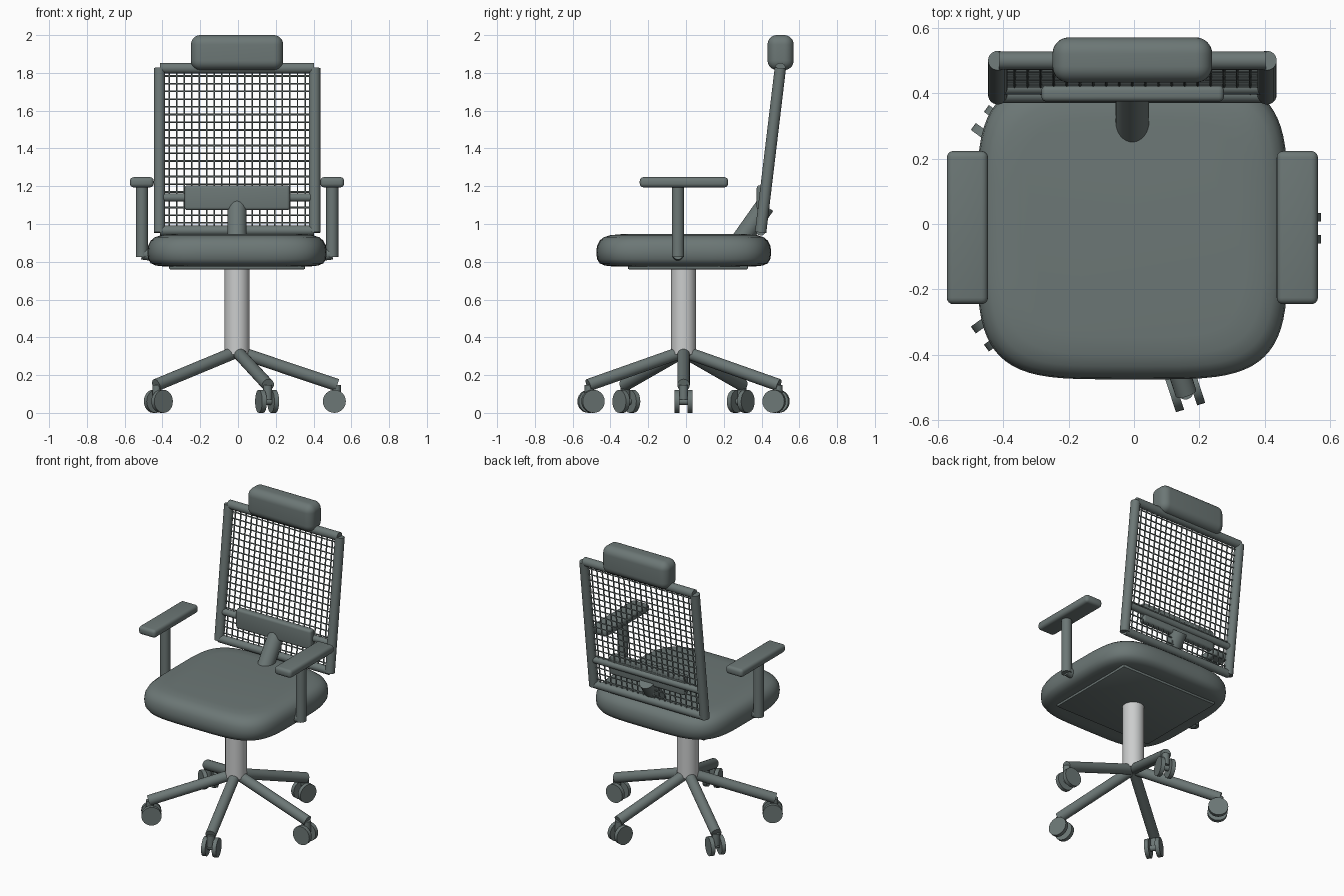
import bpy, bmesh, math
from mathutils import Vector

if "Cube" in bpy.data.objects:
    bpy.data.objects.remove(bpy.data.objects["Cube"])

CX, CY = -0.005, -0.013          # column axis


def material(name, rgb):
    m = bpy.data.materials.new(name)
    m.diffuse_color = (*rgb, 1)
    m.use_nodes = True
    m.node_tree.nodes["Principled BSDF"].inputs["Base Color"].default_value = m.diffuse_color
    return m


GREY = material("slate grey", (0.15, 0.185, 0.18))
METAL = material("light metal", (0.6, 0.61, 0.61))


def finish(name, bm, mat=GREY, smooth=True):
    bmesh.ops.recalc_face_normals(bm, faces=bm.faces)
    me = bpy.data.meshes.new(name)
    bm.to_mesh(me)
    bm.free()
    me.materials.append(mat)
    ob = bpy.data.objects.new(name, me)
    bpy.context.collection.objects.link(ob)
    if smooth:
        bpy.ops.object.select_all(action='DESELECT')
        ob.select_set(True)
        bpy.context.view_layer.objects.active = ob
        bpy.ops.object.shade_smooth_by_angle(angle=math.radians(40))
    return ob


def add_tube(bm, a, b, r, sides=24):
    a, b = Vector(a), Vector(b)
    d = b - a
    mat = d.to_track_quat('Z', 'Y').to_matrix().to_4x4()
    mat.translation = (a + b) / 2
    bmesh.ops.create_cone(bm, cap_ends=True, segments=sides, radius1=r,
                          radius2=r, depth=d.length, matrix=mat)


def tube(name, a, b, r, mat=GREY, sides=24):
    bm = bmesh.new()
    add_tube(bm, a, b, r, sides)
    return finish(name, bm, mat)


def box(name, lo, hi, bevel=0.0, segments=5):
    bm = bmesh.new()
    bmesh.ops.create_cube(bm, size=1)
    for v in bm.verts:
        v.co = [(l + h) / 2 + c * (h - l) for l, h, c in zip(lo, hi, v.co)]
    if bevel:
        bmesh.ops.bevel(bm, geom=bm.edges[:], offset=bevel, segments=segments,
                        profile=0.5, affect='EDGES')
    return finish(name, bm)


# seat cushion: stacked rounded-square outlines
def seat():
    bm = bmesh.new()
    profile = [(0.775, 0.09), (0.78, 0.045), (0.792, 0.018), (0.815, 0.004),
               (0.85, 0.0), (0.885, 0.004), (0.912, 0.018), (0.93, 0.04),
               (0.941, 0.075), (0.946, 0.13)]
    n = 72
    rings = []
    for z, inset in profile:
        ring = []
        for i in range(n):
            t = 2 * math.pi * i / n
            c, s = math.cos(t), math.sin(t)
            x = math.copysign(abs(c) ** 0.47, c) * (0.475 - inset)
            y = math.copysign(abs(s) ** 0.47, s) * (0.463 - inset)
            ring.append(bm.verts.new((x + CX, y - 0.012, z)))
        rings.append(ring)
    for lo, hi in zip(rings, rings[1:]):
        for i in range(n):
            j = (i + 1) % n
            bm.faces.new((lo[i], lo[j], hi[j], hi[i]))
    bm.faces.new(rings[0])
    bm.faces.new(rings[-1])
    finish("seat", bm)


seat()
box("seat_plate", (-0.365, -0.307, 0.76), (0.355, 0.328, 0.79), 0.006, 2)
tube("column", (CX, CY, 0.31), (CX, CY, 0.77), 0.066, METAL, 32)

# five-legged base with twin-wheel casters
for k in range(5):
    ang = math.radians(72 * k)
    out = Vector((math.cos(ang), math.sin(ang), 0))
    side = Vector((-out.y, out.x, 0))
    hub = Vector((CX, CY, 0))

    def at(r, z, s=0.0):
        return hub + out * r + side * s + Vector((0, 0, z))

    tube(f"base_leg_{k + 1}", at(0, 0.325), at(0.53, 0.147), 0.033)
    bm = bmesh.new()
    add_tube(bm, at(0.525, 0.07), at(0.525, 0.148), 0.024)
    add_tube(bm, at(0.515, 0.06, -0.03), at(0.515, 0.06, 0.03), 0.018)
    finish(f"caster_stem_{k + 1}", bm)
    for s in (-1, 1):
        tube(f"caster_wheel_{k + 1}_{'left' if s > 0 else 'right'}",
             at(0.515, 0.061, s * 0.021), at(0.515, 0.061, s * 0.047), 0.061)

# armrests
for s, label in ((-1, "left"), (1, "right")):
    x = CX + s * 0.504
    tube(f"arm_post_{label}", (x, -0.043, 0.825), (x, -0.043, 1.21), 0.032)
    tube(f"arm_bracket_{label}", (x, -0.043, 0.842),
         (x - s * 0.2, -0.043, 0.815), 0.03)
    box(f"arm_pad_{label}", (x - 0.063, -0.245, 1.194),
        (x + 0.063, 0.223, 1.248), 0.02, 4)


# leaning back frame
def lean(x, z):
    return (x, 0.395 + (z - 0.955) * 0.12, z)


for s, label in ((-1, "left"), (1, "right")):
    x = CX + s * 0.411
    tube(f"back_post_{label}", lean(x, 0.955), lean(x, 1.825), 0.03)
for label, z, r, w in (("top", 1.825, 0.028, 0.408), ("bottom", 0.965, 0.026, 0.408),
                       ("lumbar", 1.14, 0.022, 0.39)):
    tube(f"back_rail_{label}", lean(CX - w, z), lean(CX + w, z), r)

# woven mesh of thin wires
bm = bmesh.new()
N = 20
for i in range(1, N):
    x = CX - 0.4 + 0.8 * i / N
    add_tube(bm, lean(x, 0.96), lean(x, 1.82), 0.0045, 6)
for i in range(1, N + 1):
    z = 0.965 + 0.86 * i / (N + 1)
    add_tube(bm, lean(CX - 0.405, z), lean(CX + 0.405, z), 0.0045, 6)
finish("back_mesh", bm)

# lumbar pad, support strut and headrest
box("lumbar_pad", (-0.283, 0.374, 1.073), (0.275, 0.423, 1.205), 0.016, 4)
tube("back_strut", (CX, 0.245, 0.85), (CX, 0.42, 1.098), 0.051, GREY, 32)
box("headrest", (-0.249, 0.432, 1.815), (0.239, 0.57, 2.0), 0.05, 8)
